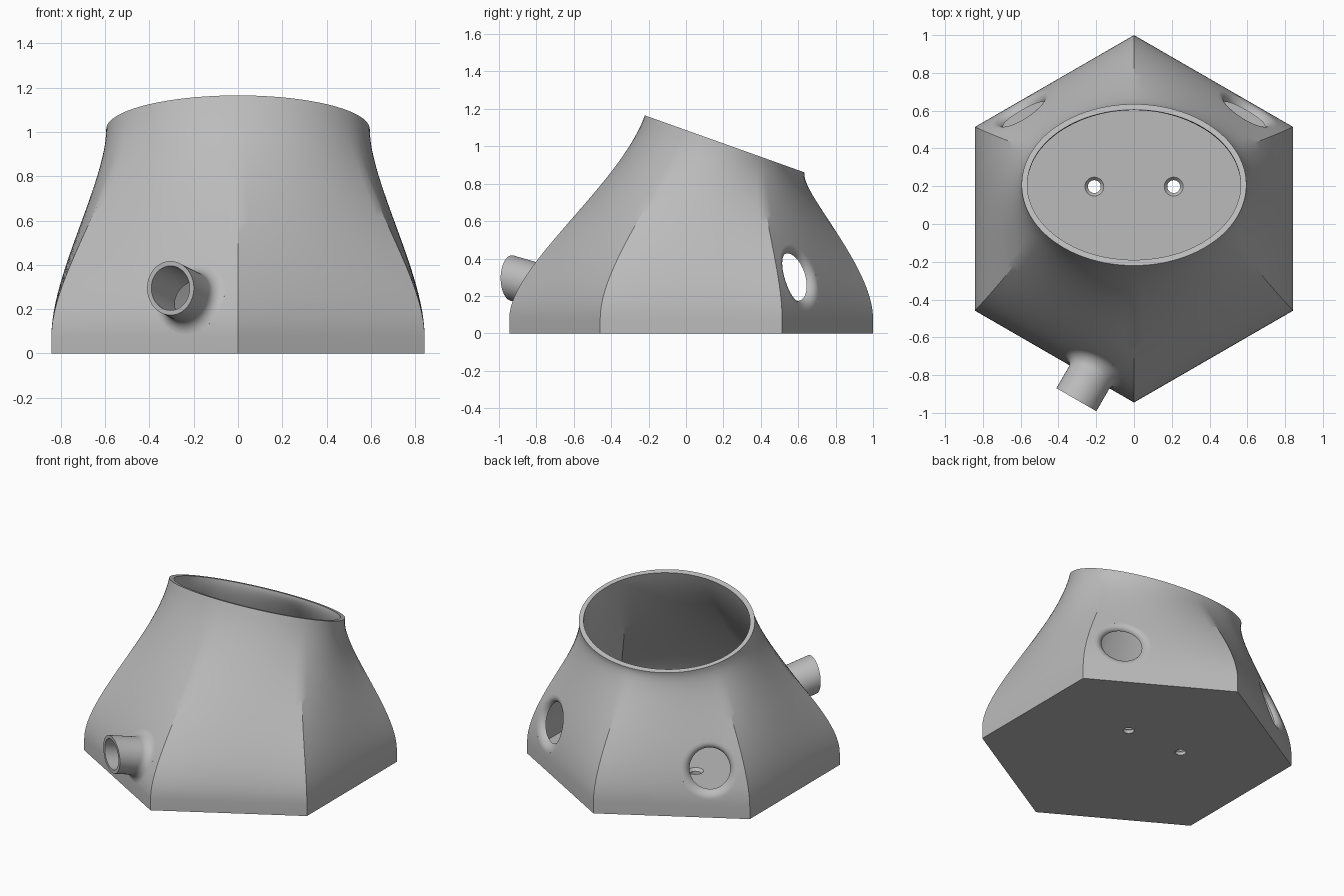
import bpy, bmesh
from math import sin, cos, pi, radians
from mathutils import Vector
from mathutils.bvhtree import BVHTree

cube = bpy.data.objects.get("Cube")
if cube:
    bpy.data.objects.remove(cube)

UP = Vector((0, 0, 1))
SIDE = 16                 # segments per side of the hexagon
SEGS = SIDE * 6
FLOOR, SKIRT = 0.04, 0.08

grey = bpy.data.materials.new("warm_grey")
grey.use_nodes = True
colour = (0.5, 0.5, 0.5, 1)
grey.diffuse_color = colour
grey.node_tree.nodes["Principled BSDF"].inputs["Base Color"].default_value = colour


def solid(name, rings):
    """Skin a stack of closed rings and cap both ends."""
    bm = bmesh.new()
    loops = [[bm.verts.new(p) for p in ring] for ring in rings]
    n = len(loops[0])
    for a, b in zip(loops, loops[1:]):
        for i in range(n):
            j = (i + 1) % n
            bm.faces.new((a[i], a[j], b[j], b[i]))
    bm.faces.new(loops[0][::-1])
    bm.faces.new(loops[-1])
    bmesh.ops.recalc_face_normals(bm, faces=bm.faces)
    mesh = bpy.data.meshes.new(name)
    bm.to_mesh(mesh)
    bm.free()
    mesh.materials.append(grey)
    obj = bpy.data.objects.new(name, mesh)
    bpy.context.collection.objects.link(obj)
    return obj


def combine(target, other, operation):
    """Apply a boolean and discard the helper."""
    bpy.context.view_layer.objects.active = target
    mod = target.modifiers.new("cut", "BOOLEAN")
    mod.operation, mod.solver, mod.object = operation, "EXACT", other
    bpy.ops.object.modifier_apply(modifier=mod.name)
    bpy.data.objects.remove(other)


# Shell: hexagonal foot lofted to a tilted oval mouth
def hexagon(i, inset, z):
    def corner(k):
        a = pi / 2 + k * pi / 3
        r = 0.9725 - inset / cos(pi / 6)
        return Vector((r * cos(a), 0.0275 + r * sin(a), z))
    return corner(i // SIDE).lerp(corner(i // SIDE + 1), i % SIDE / SIDE)


def mouth(i, inset):
    a = pi / 2 + 2 * pi * i / SEGS
    y = (0.4275 - inset) * sin(a)
    return Vector(((0.595 - inset) * cos(a), 0.2075 + y, 1.0125 - 0.357 * y))


def loft(i, t, foot_inset, mouth_inset):
    p0, p3 = hexagon(i, foot_inset, SKIRT), mouth(i, mouth_inset)
    front = (1 - sin(pi / 2 + 2 * pi * i / SEGS)) / 2
    p1 = p0 + UP * 0.28
    p2 = p3 - Vector((0, 0.336, 0.942)) * (0.1 + 0.3 * front)
    s = 1 - t
    return s**3 * p0 + 3 * s * s * t * p1 + 3 * s * t * t * p2 + t**3 * p3


def wall(foot_inset, mouth_inset, base, steps=24):
    rings = [[hexagon(i, foot_inset, base) for i in range(SEGS)]]
    for k in range(steps + 1):
        rings.append([loft(i, k / steps, foot_inset, mouth_inset) for i in range(SEGS)])
    return rings


outer = wall(0, 0, 0)
inner = wall(0.04, 0.03, FLOOR)
shell = solid("hollow_base", outer + inner[::-1])

probe = solid("probe", outer)
tree = BVHTree.FromPolygons([v.co for v in probe.data.vertices],
                            [p.vertices[:] for p in probe.data.polygons])
bpy.data.objects.remove(probe)


# Round rings around an axis, either flat or hugging the shell's surface
def ring(centre, axis, radius, offset, hug, n=64):
    side = axis.cross(UP).normalized()
    points = []
    for k in range(n):
        a = 2 * pi * k / n
        p = centre + (side * cos(a) + UP * sin(a)) * radius
        if hug:
            hit = tree.ray_cast(p + axis, -axis)[0]
            p = hit if hit else p
        points.append(p + axis * offset)
    return points


def fillet(centre, axis, radius, size, sign, steps=8):
    """Rings of a quarter-round flare that meets the surface."""
    rings = []
    for k in range(steps + 1):
        a = pi / 2 * k / steps
        rings.append(ring(centre, axis, radius + size * (1 - cos(a)),
                          sign * size * (1 - sin(a)), True))
    return rings


# Spout with a flared root on the front
axis = Vector((-0.5, -0.866, 0.25))
tip = Vector((-0.305, -0.93, 0.295))
root = fillet(tip, axis, 0.122, 0.05, 1)
spout = solid("spout", [ring(tip, axis, 0.122, 0, False)] + root
              + [ring(tip, axis, 0.172, -0.02, True)])
combine(shell, spout, "UNION")
bore = solid("bore", [ring(tip, axis, 0.1, d, False) for d in (0.1, -0.45)])
combine(shell, bore, "DIFFERENCE")

# Pair of flared round ports at the back
for s in (-1, 1):
    axis = Vector((0.5 * s, 0.866, 0))
    centre = Vector((0.58 * s, 0.57, 0.3))
    port = solid("port", [ring(centre, axis, 0.125, -0.35, False)]
                 + fillet(centre, axis, 0.125, 0.05, -1)
                 + [ring(centre, axis, 0.18, 0.03, True)])
    combine(shell, port, "DIFFERENCE")

# Pair of countersunk screw holes in the floor
for s in (-1, 1):
    profile = ((0.034, -0.05), (0.034, 0.022), (0.05, FLOOR), (0.05, 0.07))
    screw = solid("screw", [[Vector((0.21 * s + r * cos(2 * pi * k / 32),
                                     0.198 + r * sin(2 * pi * k / 32), z))
                             for k in range(32)] for r, z in profile])
    combine(shell, screw, "DIFFERENCE")

bpy.ops.object.select_all(action="DESELECT")
shell.select_set(True)
bpy.context.view_layer.objects.active = shell
bpy.ops.object.shade_smooth_by_angle(angle=radians(30))
